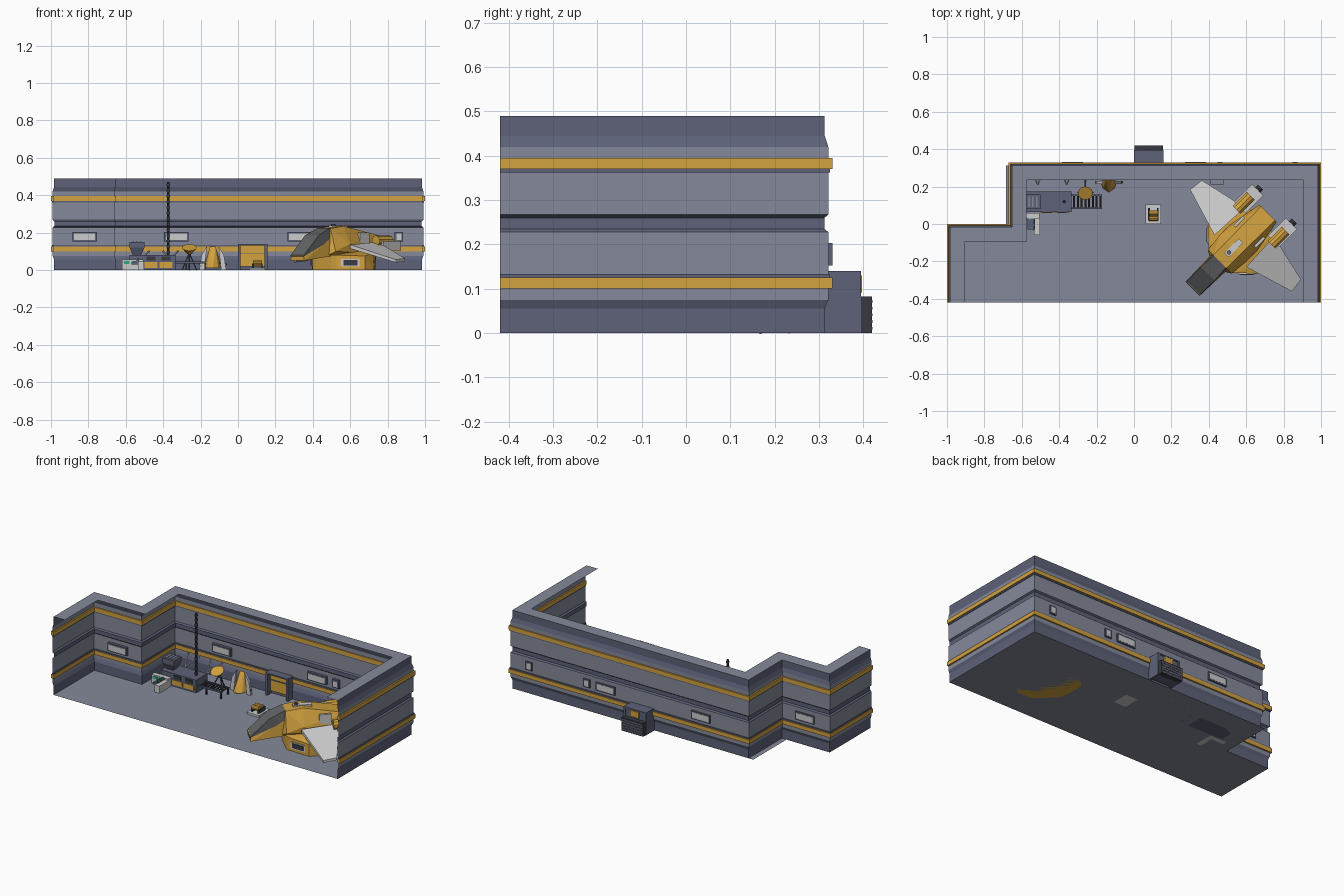
import bpy, bmesh, math
from mathutils import Matrix, Vector

if "Cube" in bpy.data.objects:
    bpy.data.objects.remove(bpy.data.objects["Cube"])

def mat(name, r, g, b):
    m = bpy.data.materials.new(name)
    m.diffuse_color = (r, g, b, 1)
    m.use_nodes = True
    m.node_tree.nodes["Principled BSDF"].inputs["Base Color"].default_value = m.diffuse_color
    return m

DARK = mat("slate", .11, .122, .19)
LIGHT = mat("wall_grey", .235, .25, .32)
GOLD = mat("amber", .65, .36, .05)
WHITE = mat("pale_grey", .55, .56, .58)
BLACK = mat("charcoal", .04, .042, .05)
GLASS = mat("smoked_glass", .12, .125, .13)
GREEN = mat("screen_green", .03, .4, .25)

# ship frame: local x points to the nose, local y to its left wing
SHIP = Matrix.Translation((.6, -.06, 0)) @ Matrix.Rotation(math.radians(225), 4, 'Z')

def finish(name, bm, m, frame=None):
    me = bpy.data.meshes.new(name)
    bmesh.ops.recalc_face_normals(bm, faces=bm.faces)
    bm.to_mesh(me)
    bm.free()
    me.materials.append(m)
    ob = bpy.data.objects.new(name, me)
    bpy.context.collection.objects.link(ob)
    if frame:
        ob.matrix_world = frame
    return ob

def box(name, x, y, z, m, frame=None):
    bm = bmesh.new()
    bmesh.ops.create_cube(bm, size=1)
    for v in bm.verts:
        v.co = [(r[0] + r[1]) / 2 + c * (r[1] - r[0]) for r, c in zip((x, y, z), v.co)]
    return finish(name, bm, m, frame)

def hull(name, pts, m, frame=None, mirror=False):
    """Faceted solid around a few points; mirror adds the points at -y."""
    bm = bmesh.new()
    for p in pts:
        bm.verts.new(p)
        if mirror:
            bm.verts.new((p[0], -p[1], p[2]))
    res = bmesh.ops.convex_hull(bm, input=bm.verts)
    loose = [v for v in bm.verts if not v.link_faces]
    bmesh.ops.delete(bm, geom=loose, context='VERTS')
    bmesh.ops.dissolve_limit(bm, angle_limit=.02, verts=bm.verts, edges=bm.edges)
    return finish(name, bm, m, frame)

def rod(name, a, b, r, m, frame=None, sides=8, r2=None):
    a, b = Vector(a), Vector(b)
    bm = bmesh.new()
    bmesh.ops.create_cone(bm, cap_ends=True, segments=sides, radius1=r,
                          radius2=r if r2 is None else r2, depth=(b - a).length)
    rot = (b - a).to_track_quat('Z', 'Y').to_matrix().to_4x4()
    bm.transform(Matrix.Translation((a + b) / 2) @ rot)
    return finish(name, bm, m, frame)

# ---- hangar shell: profile bands swept along the stepped plan ----
PLAN = [(-1, -.42), (-1, 0), (-.67, 0), (-.67, .33), (1, .33), (1, -.42)]
NORM = [(-1, 0), (0, 1), (-1, 0), (0, 1), (1, 0)]

def sweep(name, profile, m, closed=False):
    bm = bmesh.new()
    rows = []
    for d, z in profile:
        row = []
        for i, (px, py) in enumerate(PLAN):
            n = {NORM[max(i - 1, 0)], NORM[min(i, 4)]}
            row.append(bm.verts.new((px + d * sum(k[0] for k in n), py + d * sum(k[1] for k in n), z)))
        rows.append(row)
    if closed:
        bm.faces.new([r[0] for r in rows])
        bm.faces.new([r[-1] for r in rows])
        rows.append(rows[0])
    for a, b in zip(rows, rows[1:]):
        for i in range(5):
            bm.faces.new((a[i], a[i + 1], b[i + 1], b[i]))
    return finish(name, bm, m)

sweep("wall_base", [(-.017, 0), (-.017, .055), (-.009, .075)], DARK)
sweep("wall_lower_trim", [(-.009, .075), (-.009, .13)], LIGHT)
sweep("wall_lower", [(-.009, .13), (-.009, .228)], LIGHT)
sweep("wall_recess", [(-.009, .228), (-.018, .235), (-.018, .26), (-.009, .267)], DARK)
sweep("wall_upper", [(-.009, .267), (-.009, .42)], LIGHT)
sweep("wall_crown", [(-.009, .42), (-.017, .445), (-.017, .49)], DARK)
sweep("wall_top_ledge", [(-.017, .49), (-.095, .49)], LIGHT)
for z in (.1, .37):
    sweep("amber_stripe", [(0, z), (0, z + .025), (-.017, z + .025), (-.017, z)], GOLD, True)
for z in (.125, .362):
    sweep("stripe_groove", [(-.005, z), (-.005, z + .008), (-.014, z + .008), (-.014, z)], DARK, True)
bm = bmesh.new()
edge = [(-.985, -.42), (-.985, -.015), (-.685, -.015), (-.685, .313), (.985, .313), (.985, -.42)]
bm.faces.new([bm.verts.new((x, y, 0)) for x, y in edge])
for f in bm.faces:
    f.normal_update()
finish("floor", bm, LIGHT)

# windows through the walls
for x, w, y in ((-.82, .13, 0), (-.33, .13, .33), (.33, .13, .33), (.46, .045, .33), (.86, .045, .33)):
    box("window_frame", (x - w / 2, x + w / 2), (y - .025, y), (.152, .203), DARK)
    box("window_pane", (x - w / 2 + .009, x + w / 2 - .009), (y - .028, y + .001), (.16, .195), WHITE)

# rear doorway
for x in (0, .143):
    box("door_post", (x, x + .014), (.27, .395), (0, .14), DARK)
box("door_lintel", (0, .157), (.27, .395), (.132, .14), DARK)
box("door_shutter", (.012, .145), (.30, .31), (.02, .132), GOLD)
box("door_shutter_rail", (.012, .145), (.295, .302), (.087, .092), DARK)
box("door_housing", (.005, .152), (.33, .39), (0, .135), DARK)
box("door_rear_panel", (.05, .11), (.388, .397), (.092, .13), GOLD)
box("door_rear_step", (.003, .154), (.39, .42), (0, .082), BLACK)
for i in range(5):
    box("step_rib", (.003, .154), (.415, .4205), (.008 + i * .015, .014 + i * .015), DARK)

# ---- smelter with hopper, chimney and roller conveyor ----
box("smelter_body", (-.58, -.335), (.065, .175), (0, .08), DARK)
for x in (-.5, -.42):
    box("smelter_panel", (x, x + .07), (.06, .066), (.012, .042), GOLD)
    box("smelter_grille", (x + .01, x + .06), (.06, .066), (.05, .072), BLACK)
hull("hopper", [(x, y, z) for g, z in ((.018, .08), (0, .12), (0, .15))
                for x in (-.58 + g, -.5 - g) for y in (.08 + g, .157 - g)], DARK)
for i in range(3):
    box("hopper_slat", (-.565 + i * .02, -.556 + i * .02), (.09, .147), (.15, .153), LIGHT)
rod("chimney", (-.373, .12, .07), (-.373, .12, .47), .006, BLACK)
for i in range(13):
    rod("chimney_collar", (-.373, .12, .09 + i * .03), (-.373, .12, .1 + i * .03), .009, DARK)
for y in (.08, .15):
    box("conveyor_rail", (-.335, -.17), (y, y + .007), (.036, .046), DARK)
    for x in (-.28, -.18):
        box("conveyor_leg", (x, x + .007), (y, y + .007), (0, .04), BLACK)
for i in range(8):
    rod("conveyor_roller", (-.32 + i * .02, .082, .041), (-.32 + i * .02, .155, .041), .005, BLACK)

# ---- control desk ----
box("desk_cabinet", (-.62, -.505), (.03, .06), (0, .055), WHITE)
box("desk_side", (-.535, -.503), (-.06, .03), (0, .045), WHITE)
hull("desk_console", [(-.57, y, z) for y in (-.03, .03) for z in (.03, .04)]
     + [(-.53, y, z) for y in (-.03, .03) for z in (.03, .055)], DARK)
for y in (-.035, .0):
    box("desk_screen", (-.537, -.532), (y, y + .025), (.045, .065), GREEN)
for x in (-.61, -.57):
    box("cabinet_screen", (x, x + .03), (.027, .031), (.032, .048), GREEN)

# ---- dish on a tripod ----
rod("dish", (-.26, .18, .09), (-.26, .165, .12), .015, GOLD, sides=12, r2=.04)
for a in (90, 210, 330):
    c, s = math.cos(math.radians(a)), math.sin(math.radians(a))
    rod("tripod_leg", (-.26 + .045 * c, .19 + .045 * s, 0), (-.26, .19, .09), .004, DARK, sides=6)

# ---- target stand: amber plate between pale blades ----
hull("stand_plate", [(-.18, .23, .02), (-.09, .23, .02), (-.165, .19, .01), (-.105, .19, .01),
                     (-.15, .235, .125), (-.12, .235, .125), (-.135, .17, .01)], GOLD)
rod("stand_axle", (-.205, .222, .03), (-.06, .222, .03), .004, BLACK)
for s in (-1, 1):
    hull("stand_blade", [(-.135 + s * t, y, z) for y in (.215, .23)
                         for t, z in ((.045, 0), (.072, 0), (.06, .08), (.03, .13))], WHITE)

# wall brackets behind the smelter
for x in (-.515, -.36):
    for s in (-1, 1):
        rod("bracket_arm", (x, .21, .06), (x + s * .04, .3, .1), .004, WHITE, sides=6)
box("wall_crate", (.41, .48), (.21, .30), (0, .06), LIGHT)

# ---- small trolley ----
box("trolley_deck", (.062, .145), (0, .105), (0, .012), WHITE)
for x in (.075, .122):
    box("trolley_cradle", (x, x + .01), (.02, .085), (.012, .035), BLACK)
for y in (.03, .06):
    rod("trolley_drum", (.08, y, .038), (.127, y, .038), .014, GOLD, sides=10)

# ---- parked ship ----
hull("ship_nose", [(.40, .053, .05), (.40, .045, .08), (.2, .055, .17), (.2, .06, .075)], GOLD, SHIP, True)
hull("ship_canopy", [(.405, .053, .072), (.39, .05, .09), (.29, .052, .185), (.2, .046, .225),
                     (.2, .055, .16)], GLASS, SHIP, True)
hull("ship_fuselage", [(.22, .057, .08), (.2, .09, .1), (.2, .05, .222), (.1, .05, .235), (.1, .1, .14),
                       (-.165, .053, .185), (-.165, .065, .12), (.0, .1, .09)], GOLD, SHIP, True)
hull("ship_belly", [(.2, .06, 0), (.2, .06, .08), (.195, .09, .08), (.195, .09, 0), (.09, .2, 0), (.09, .2, .075),
                    (.02, .2, 0), (.02, .19, .09), (-.09, .1, 0), (-.11, .09, .12)], GOLD, SHIP, True)
box("ship_dorsal_panel", (.04, .15), (-.016, .016), (.21, .238), WHITE, SHIP)
rod("ship_beacon", (.13, 0, .23), (.13, 0, .247), .012, DARK, SHIP)
for s in (-1, 1):
    # wings droop to the tips
    hull("ship_wing", [(.12, s * .12, .135), (.12, s * .12, .115), (-.1, s * .11, .15), (-.1, s * .11, .13),
                       (.04, s * .385, .055), (.04, s * .385, .04), (-.04, s * .375, .062), (-.04, s * .375, .047)],
         WHITE, SHIP)
    # intake slot on the slanted cheek of the belly
    hull("intake_frame", [(.197 - t + o, s * (.093 + t + o), z) for t in (.018, .088)
                          for o in (-.005, .002) for z in (.018, .06)], WHITE, SHIP)
    hull("intake_slot", [(.197 - t + o, s * (.093 + t + o), z) for t in (.026, .08)
                         for o in (-.005, .005) for z in (.025, .053)], BLACK, SHIP)
    y = sorted((s * .085, s * .17))
    box("engine_block", (-.215, -.08), y, (.105, .155), WHITE, SHIP)
    rod("engine_drum", (-.06, s * .132, .155), (-.165, s * .132, .155), .03, GOLD, SHIP, 10)
    rod("engine_nozzle", (-.21, s * .128, .13), (-.235, s * .128, .13), .02, BLACK, SHIP, 10)
    box("ship_fin", (-.06, .01), sorted((s * .07, s * .085)), (.14, .2), WHITE, SHIP)
